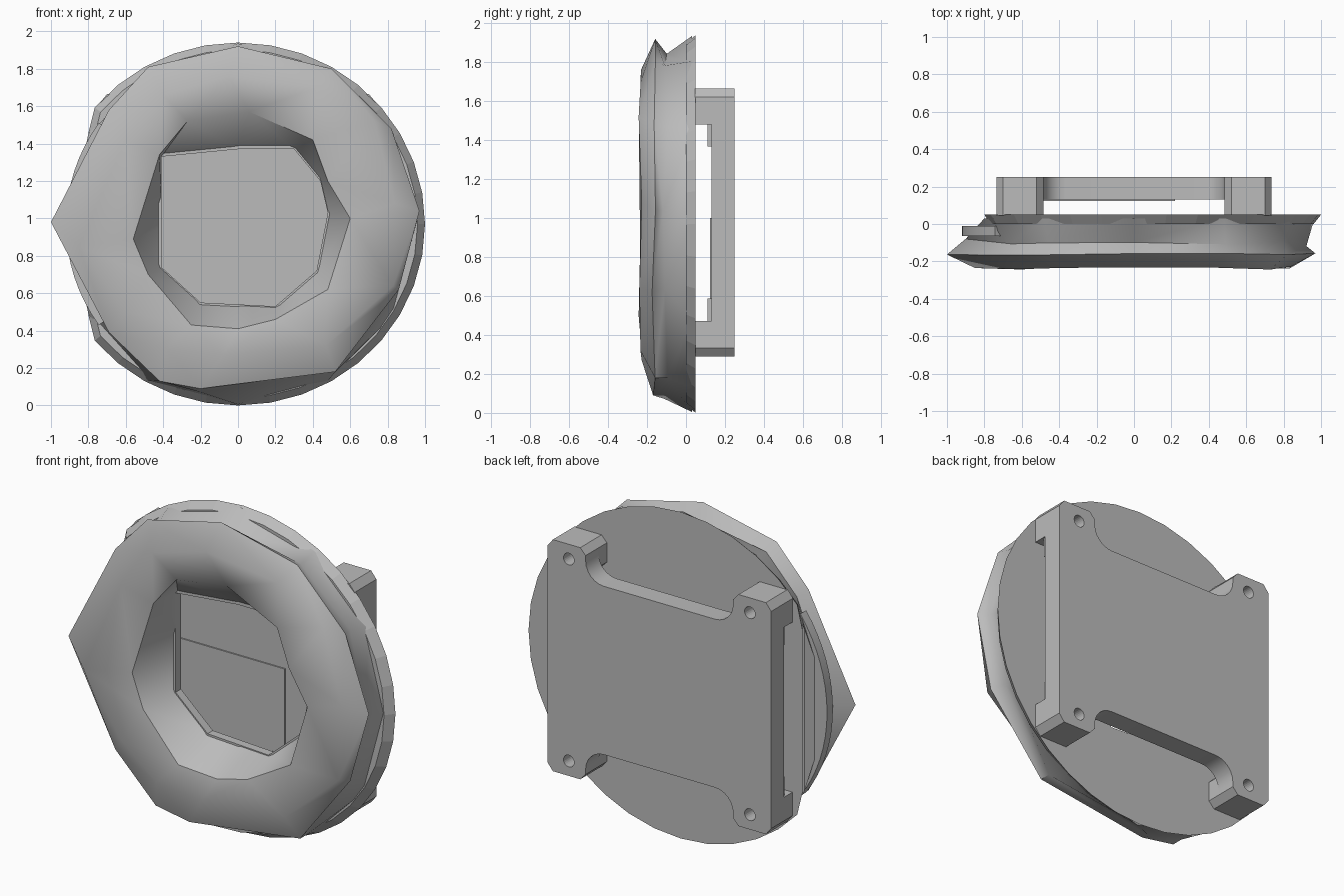
import bpy, bmesh, math, random

if "Cube" in bpy.data.objects:
    bpy.data.objects.remove(bpy.data.objects["Cube"])

random.seed(4)
CZ = 0.97
grey = bpy.data.materials.new("plain grey")
grey.diffuse_color = (0.5, 0.5, 0.5, 1)
grey.use_nodes = True
grey.node_tree.nodes["Principled BSDF"].inputs["Base Color"].default_value = grey.diffuse_color


def finish(bm, name):
    bmesh.ops.recalc_face_normals(bm, faces=bm.faces)
    mesh = bpy.data.meshes.new(name)
    bm.to_mesh(mesh)
    bm.free()
    mesh.materials.append(grey)
    obj = bpy.data.objects.new(name, mesh)
    bpy.context.collection.objects.link(obj)
    return obj


def smooth(obj, angle):
    bpy.ops.object.select_all(action="DESELECT")
    obj.select_set(True)
    bpy.context.view_layer.objects.active = obj
    bpy.ops.object.shade_smooth_by_angle(angle=math.radians(angle))


def loft(name, loops, triangulate=False):
    """Closed tube through loops of (x, y, z) points."""
    bm = bmesh.new()
    rows = [[bm.verts.new(p) for p in loop] for loop in loops]
    n = len(rows[0])
    for a, b in zip(rows, rows[1:] + rows[:1]):
        for i in range(n):
            j = (i + 1) % n
            bm.faces.new((a[i], a[j], b[j], b[i]))
    if triangulate:
        bmesh.ops.triangulate(bm, faces=bm.faces)
    return finish(bm, name)


def prism(name, outline, y0, y1):
    """Front-plane outline extruded along y."""
    bm = bmesh.new()
    face = bm.faces.new([bm.verts.new((x, y0, z)) for x, z in outline])
    new = bmesh.ops.extrude_face_region(bm, geom=[face])["geom"]
    bmesh.ops.translate(bm, vec=(0, y1 - y0, 0),
                        verts=[v for v in new if isinstance(v, bmesh.types.BMVert)])
    return finish(bm, name)


def at(points, y, jitter=0.0):
    return [(x, y + random.uniform(-jitter, jitter), z) for x, z in points]


def arc(cx, cz, r, a0, a1, n):
    return [(cx + r * math.cos(math.radians(a0 + (a1 - a0) * i / n)),
             cz + r * math.sin(math.radians(a0 + (a1 - a0) * i / n))) for i in range(n + 1)]


# Faceted ring: irregular loops, counter-clockwise from the right
outer = [(.97, 1.04), (.82, 1.48), (.50, 1.80), (0, 1.92), (-.48, 1.81), (-.69, 1.58),
         (-1, .98), (-.69, .39), (-.42, .13), (-.2, .09), (.52, .18), (.86, .62)]
crest = [(.84, 1.08), (.73, 1.52), (.42, 1.70), (-.05, 1.76), (-.4, 1.66), (-.6, 1.42),
         (-.85, .85), (-.6, .5), (-.38, .3), (-.08, .27), (.47, .32), (.83, .64)]
rim = [(.6, 1.0), (.48, 1.2), (.40, 1.42), (.06, 1.57), (-.27, 1.52), (-.42, 1.34),
       (-.56, .89), (-.48, .7), (-.25, .43), (0, .41), (.2, .46), (.48, .62)]
hole = [(.48, 1.03), (.44, 1.2), (.3, 1.37), (0, 1.37), (-.41, 1.33), (-.41, 1.1),
        (-.41, .95), (-.41, .74), (-.2, .55), (0, .54), (.2, .53), (.42, .72)]
skirt = [(max(x, -.8), z) for x, z in arc(0, CZ, .965, 0, 330, 11)]
depth = [.95, .98, .98, .92, .95, .95, .9, .95, 1.0, 1.02, 1.0, .95]
groove = [(x * s, CZ + (z - CZ) * s) for (x, z), s in zip(outer, depth)]
ring = loft("faceted_ring", [at(hole, .02), at(rim, -.2, .01), at(crest, -.235, .01),
                             at(outer, -.165, .01), at(groove, -.10, .02), at(skirt, .03)], True)
smooth(ring, 42)

# Round backing plate with one side cut straight
disc = [(max(math.cos(i * math.pi / 18), -.8), CZ + CZ * math.sin(i * math.pi / 18))
        for i in range(36)]
disc_hole = []
for i in range(36):
    (xa, za), (xb, zb) = hole[i // 3], hole[(i // 3 + 1) % 12]
    t = (i % 3) / 3
    disc_hole.append((xa + (xb - xa) * t, za + (zb - za) * t))
small = [(x * .96, CZ + (z - CZ) * .96) for x, z in disc]
loft("backing_plate", [at(disc_hole, .05), at(disc, .05), at(small, .0), at(disc_hole, .0)])

# Curved latch strip behind the ring on the straight side
latch = prism("latch_strip", arc(0, CZ, .92, 144, 216, 16) + arc(0, CZ, .72, 216, 144, 16), -.065, -.01)
smooth(latch, 30)

# Rear bracket: one corner outline mirrored four ways
MZ = .977
corner = [(.735, .645), (.70, .688), (.52, .688), (.485, .65), (.485, .62)]
corner += arc(.365, .62, .12, 0, -90, 6)[1:]
top = corner + [(-x, z) for x, z in reversed(corner)]
outline = top + [(-x, -z) for x, z in top]
bracket = prism("rear_bracket", [(x, MZ + z) for x, z in outline], .13, .25)

# Screw posts, inner lips and hole cutters at each corner
parts = [bracket]
cut = bmesh.new()
for sx in (-1, 1):
    for sz in (-1, 1):
        post = [(.735, .505), (.735, .645), (.70, .688), (.52, .688), (.485, .65),
                (.485, .535), (.515, .505)]
        parts.append(prism("screw_post", [(sx * x, MZ + sz * z) for x, z in post], .045, .1301))
        lip = [(.725, .39), (.725, .51), (.64, .51), (.66, .43)]
        prism("post_lip", [(sx * x, MZ + sz * z) for x, z in lip], .11, .135)
        c = arc(sx * .595, MZ + sz * .6, .035, 0, 345, 23)
        f = cut.faces.new([cut.verts.new((x, .1, z)) for x, z in c])
        g = bmesh.ops.extrude_face_region(cut, geom=[f])["geom"]
        bmesh.ops.translate(cut, vec=(0, .3, 0),
                            verts=[v for v in g if isinstance(v, bmesh.types.BMVert)])
cutter = finish(cut, "hole_cutter")
cutter.hide_render = True
cutter.hide_viewport = True
for obj in parts:
    smooth(obj, 30)
    mod = obj.modifiers.new("screw holes", "BOOLEAN")
    mod.operation = "DIFFERENCE"
    mod.object = cutter
    mod.solver = "EXACT"

# Shallow panel seen through the ring
prism("inner_panel", [(-.6, .49), (.22, .49), (.22, 1.0), (-.6, 1.0)], .122, .131)
